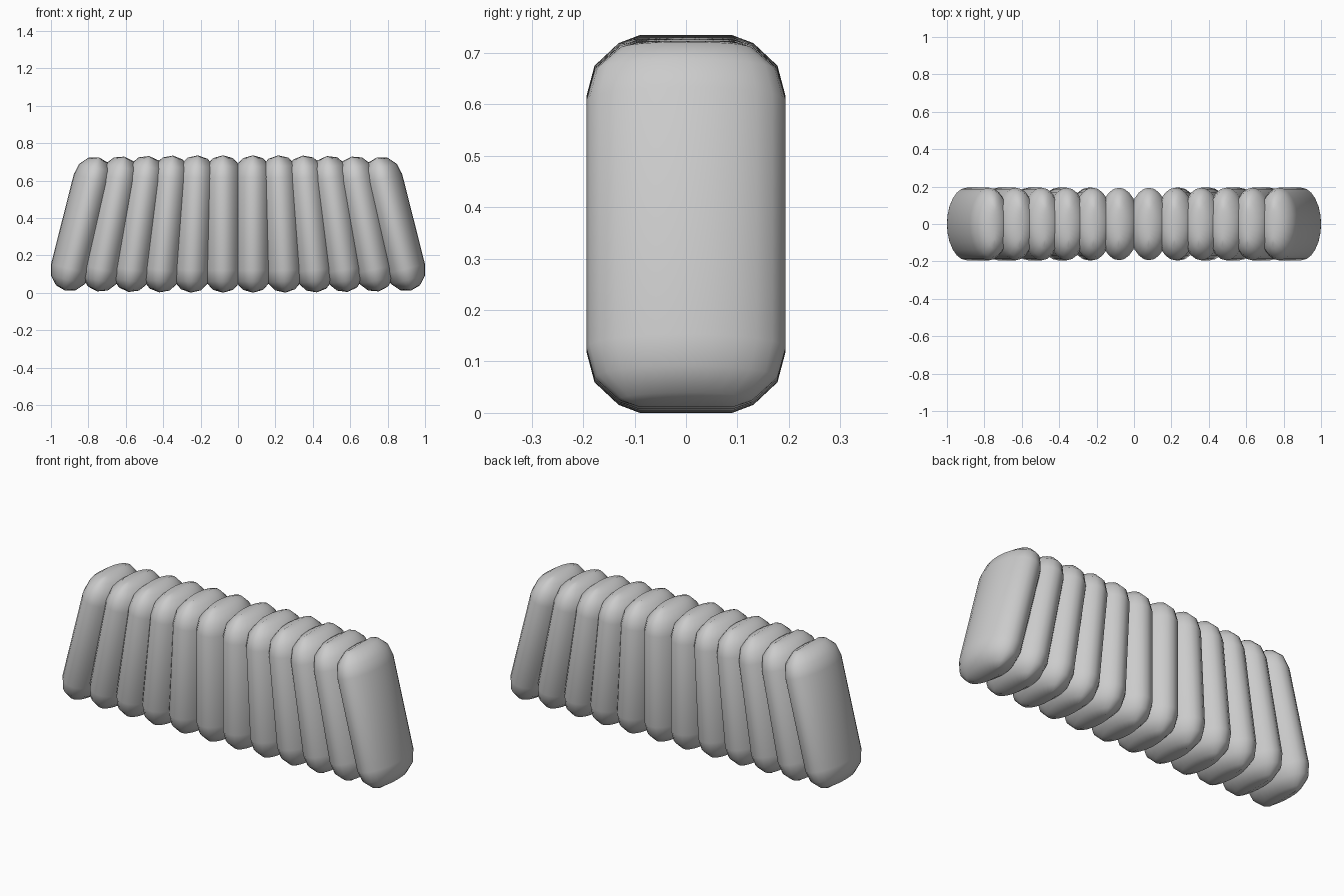
import bpy, bmesh
from math import sin, cos, pi, radians

if "Cube" in bpy.data.objects:
    bpy.data.objects.remove(bpy.data.objects["Cube"])

SEG = 24
HALF = 0.3675     # half of the cushion height
MID_Z = 0.3675
A = 0.108         # half thickness

# Cap rows: (thickness factor, half depth, height above cushion middle)
CAP = [(1.0, 0.194, 0.248), (0.866, 0.178, 0.308), (0.5, 0.131, 0.352), (0.0, 0.09, HALF)]
ROWS = [(f, b, -z) for f, b, z in reversed(CAP)] + CAP


def cushion(name, x, tilt):
    """Upright oval pad with rounded ends that close in a ridge."""
    bm = bmesh.new()
    rings = [[bm.verts.new((A * f * cos(2 * pi * i / SEG), b * sin(2 * pi * i / SEG), z))
              for i in range(SEG)] for f, b, z in ROWS]
    for lo, hi in zip(rings, rings[1:]):
        for i in range(SEG):
            j = (i + 1) % SEG
            bm.faces.new((lo[i], lo[j], hi[j], hi[i]))
    # weld the end rings into ridges
    bmesh.ops.remove_doubles(bm, verts=bm.verts, dist=0.0005)
    bmesh.ops.recalc_face_normals(bm, faces=bm.faces)
    for f in bm.faces:
        f.smooth = True
    me = bpy.data.meshes.new(name)
    bm.to_mesh(me)
    bm.free()
    ob = bpy.data.objects.new(name, me)
    ob.location = (x, 0, MID_Z)
    ob.rotation_euler = (0, tilt, 0)
    bpy.context.collection.objects.link(ob)


# Row of pads leaning further inward away from the centre
for k, x in enumerate([0.08, 0.234, 0.384, 0.53, 0.68, 0.834]):
    tilt = radians(2.84 * k)
    cushion(f"pad_right_{k + 1}", x, -tilt)
    cushion(f"pad_left_{k + 1}", -x, tilt)
